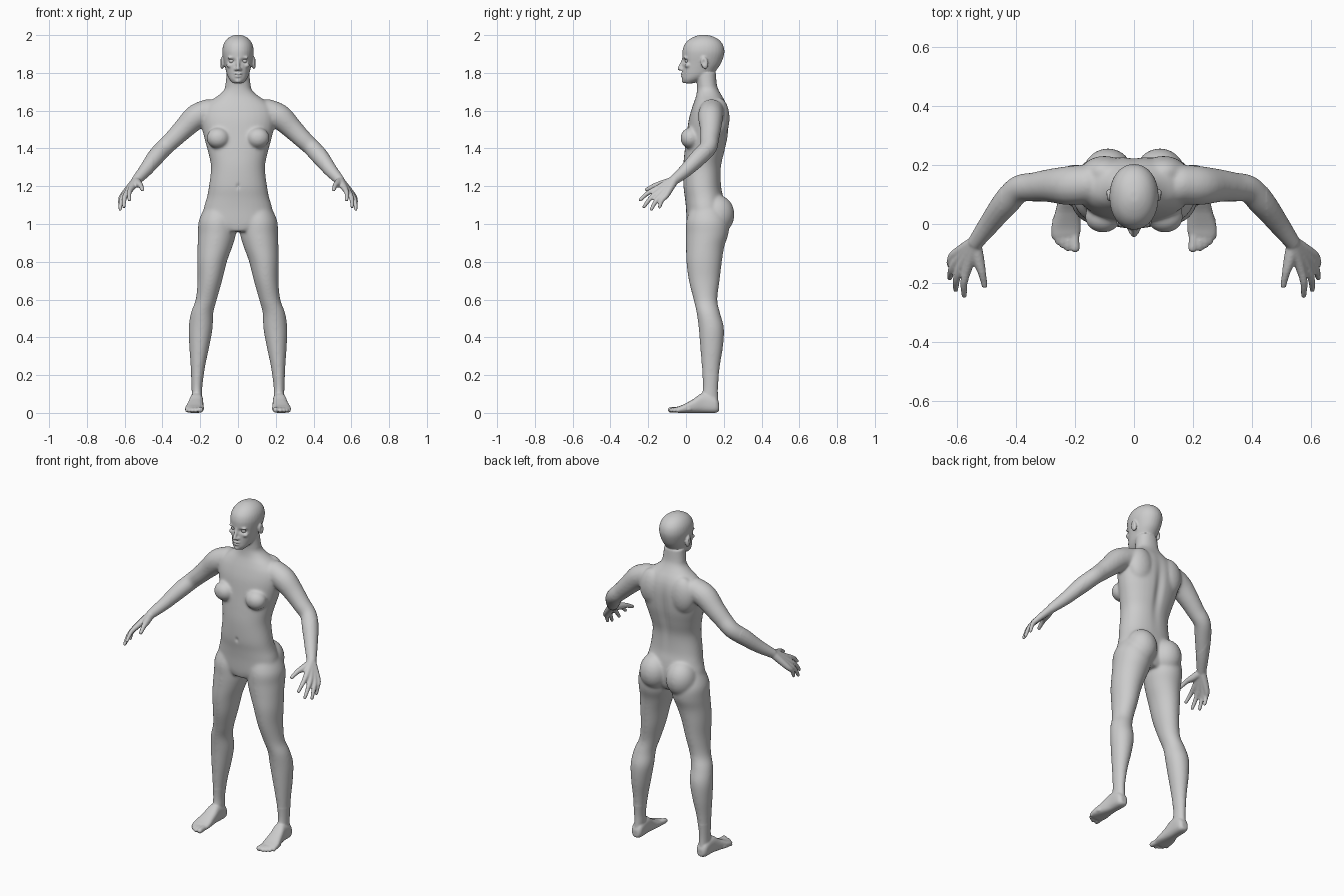
import bpy, bmesh, math
from mathutils import Vector, Matrix

bm = bmesh.new()


def spline(rows, n=4):
    """Catmull-Rom interpolation of rows of numbers."""
    p = [rows[0]] + list(rows) + [rows[-1]]
    out = []
    for a, b, c, d in zip(p, p[1:], p[2:], p[3:]):
        for k in range(n):
            t = k / n
            out.append([0.5 * (2 * B + (C - A) * t + (2 * A - 5 * B + 4 * C - D) * t * t
                               + (3 * B - A - 3 * C + D) * t ** 3)
                        for A, B, C, D in zip(a, b, c, d)])
    return out + [list(rows[-1])]


def skin(rings):
    vs = [[bm.verts.new(p) for p in r] for r in rings]
    for a, b in zip(vs, vs[1:]):
        for i in range(len(a)):
            j = (i + 1) % len(a)
            bm.faces.new((a[i], a[j], b[j], b[i]))
    bm.faces.new(vs[0][::-1])
    bm.faces.new(vs[-1])


def loft(rows, s=1, along_y=False, e=2.2, n=32):
    """Rows: position, centre x, half width, low side, high side."""
    rings = []
    for pos, cx, hx, lo, hi in spline(rows):
        ring = []
        for i in range(n):
            a = 2 * math.pi * i / n
            c, q = (math.copysign(abs(f) ** (2 / e), f) for f in (math.cos(a), math.sin(a)))
            x, w = s * (cx + hx * c), (lo + hi) / 2 + (hi - lo) / 2 * q
            ring.append((x, pos, w) if along_y else (x, w, pos))
        rings.append(ring)
    skin(rings)


def ball(c, r, s=1, tilt=0.0):
    m = (Matrix.Translation((s * c[0], c[1], c[2])) @ Matrix.Rotation(tilt, 4, 'X')
         @ Matrix.Diagonal((*r, 1)))
    bmesh.ops.create_icosphere(bm, subdivisions=3, radius=1, matrix=m)


def tube(pts, s=1, n=16):
    """Round limb through points (x, y, z, radius) with rounded ends."""
    rows = spline(pts)
    cs = [Vector((s * x, y, z)) for x, y, z, r in rows]
    rings = []
    for i, c in enumerate(cs):
        d = cs[min(i + 1, len(cs) - 1)] - cs[max(i - 1, 0)]
        q, r = d.to_track_quat('Z', 'Y'), rows[i][3]
        rings.append([c + q @ Vector((r * math.cos(2 * math.pi * k / n),
                                      r * math.sin(2 * math.pi * k / n), 0)) for k in range(n)])
    skin(rings)
    for p in (pts[0], pts[-1]):
        ball(p[:3], (p[3],) * 3, s)


# torso and neck
loft([(.96, 0, .08, .012, .18), (1.0, 0, .185, .004, .20), (1.08, 0, .182, 0, .205),
      (1.14, 0, .165, -.006, .198), (1.2, 0, .154, -.014, .187), (1.3, 0, .143, -.015, .187),
      (1.38, 0, .158, -.008, .205), (1.46, 0, .18, .002, .222), (1.55, 0, .198, .014, .228),
      (1.61, 0, .19, .03, .222), (1.65, 0, .15, .044, .208), (1.68, 0, .105, .054, .19),
      (1.71, 0, .074, .058, .173), (1.74, 0, .066, .058, .163), (1.80, 0, .06, .05, .158)])

# head
loft([(1.745, 0, .026, -.010, .04), (1.765, 0, .045, -.019, .09), (1.79, 0, .058, -.02, .14),
      (1.82, 0, .066, -.019, .165), (1.85, 0, .073, -.018, .185), (1.89, 0, .081, -.019, .20),
      (1.92, 0, .083, -.018, .203), (1.95, 0, .077, -.008, .195), (1.975, 0, .062, .014, .175),
      (1.992, 0, .04, .045, .145), (2.001, 0, .015, .075, .11)], e=2.1)
tube([(0, -.013, 1.876, .008), (0, -.022, 1.85, .009), (0, -.035, 1.823, .011)])  # nose
ball((0, -.018, 1.795), (.022, .012, .006))  # lips
ball((0, -.017, 1.782), (.019, .012, .006))
ball((0, -.009, 1.758), (.018, .014, .013))  # chin

for s in (1, -1):
    # face details and ears
    ball((.012, -.022, 1.819), (.009, .012, .008), s)
    ball((.032, -.003, 1.880), (.026, .012, .007), s)
    ball((.042, .008, 1.840), (.020, .016, .014), s)
    ball((.084, .098, 1.853), (.012, .020, .034), s, tilt=.2)
    # chest, shoulder blades, buttocks
    ball((.105, .024, 1.455), (.062, .054, .056), s)
    ball((.10, .175, 1.56), (.08, .056, .11), s)
    ball((.088, .165, 1.05), (.088, .092, .105), s)
    # leg
    loft([(1.10, .095, .075, .03, .19), (1.02, .108, .099, .002, .225),
          (.95, .111, .101, .0, .225), (.88, .122, .092, .0, .203), (.8, .1375, .0785, .002, .19),
          (.7, .149, .065, .015, .178), (.6, .168, .056, .04, .166), (.53, .19, .0595, .056, .18),
          (.45, .1975, .0635, .067, .201), (.35, .205, .053, .075, .196),
          (.25, .212, .039, .083, .18), (.15, .217, .029, .09, .17), (.1, .217, .028, .085, .169),
          (.05, .218, .028, .07, .172), (.012, .218, .027, .07, .17)], s, e=2.0)
    # foot and toes
    loft([(.176, .217, .018, .01, .05), (.155, .218, .033, 0, .085), (.09, .22, .036, 0, .105),
          (.04, .225, .042, 0, .074), (-.01, .23, .05, 0, .046), (-.04, .231, .047, 0, .034),
          (-.056, .23, .038, .004, .026)], s, along_y=True, e=2.6)
    tube([(.204, -.02, .018, .017), (.199, -.081, .016, .0155)], s)
    for x, y in ((.224, -.083), (.241, -.073), (.257, -.061), (.270, -.043)):
        tube([(x - .006, y + .06, .02, .012), (x - .001, y + .02, .02, .011), (x, y, .012, .0105)], s)
    # arm
    tube([(.16, .135, 1.595, .066), (.222, .13, 1.567, .067), (.285, .13, 1.507, .057),
          (.34, .125, 1.452, .050), (.39, .118, 1.405, .047), (.435, .07, 1.355, .046),
          (.49, 0, 1.285, .036), (.535, -.06, 1.235, .027)], s)
    # palm and fingers: knuckle, then tip
    for k, t in (((.565, -.152, 1.188), (.575, -.242, 1.128)),
                 ((.586, -.145, 1.168), (.604, -.222, 1.092)),
                 ((.601, -.127, 1.155), (.624, -.183, 1.078)),
                 ((.608, -.104, 1.153), (.624, -.140, 1.090))):
        k, t = Vector(k), Vector(t)
        mid = k.lerp(t, .5) + Vector((.006, -.004, .006))
        wrist = Vector((.535, -.06, 1.235)).lerp(k, .12)
        tube([(*wrist, .023), (*k, .0165), (*mid, .0125), (*t, .0095)], s)
    tube([(.538, -.075, 1.225, .023), (.526, -.125, 1.212, .020), (.515, -.165, 1.203, .014),
          (.506, -.208, 1.182, .0105)], s)

bmesh.ops.recalc_face_normals(bm, faces=bm.faces)
mesh = bpy.data.meshes.new("body")
bm.to_mesh(mesh)
bm.free()
body = bpy.data.objects.new("body", mesh)
bpy.context.collection.objects.link(body)
bpy.context.view_layer.objects.active = body
body.select_set(True)

# fuse the parts into one skin
rm = body.modifiers.new("fuse", 'REMESH')
rm.mode, rm.voxel_size = 'VOXEL', .0052
bpy.ops.object.modifier_apply(modifier=rm.name)

# blend the large joints more than hands, feet and face
big = body.vertex_groups.new(name="large_joints")
big.add([v.index for v in body.data.vertices
         if .2 < v.co.z < 1.73 and abs(v.co.x) < .45], 1, 'REPLACE')
for name, n, group in (("soften", 4, ""), ("blend", 30, big.name)):
    sm = body.modifiers.new(name, 'SMOOTH')
    sm.factor, sm.iterations, sm.vertex_group = .5, n, group
    bpy.ops.object.modifier_apply(modifier=name)

# pressed-in details: sockets, ears, mouth, navel, spine
dents = [((0, -.03, 1.7885), (.02, .02, .003), (0, .005, 0)),
         ((0, -.015, 1.2), (.009, .03, .013), (0, .006, 0)),
         ((0, .22, 1.42), (.025, .06, .16), (0, -.012, 0))]
for s in (1, -1):
    dents += [((s * .033, -.008, 1.863), (.019, .03, .011), (0, .012, 0)),
              ((s * .097, .094, 1.856), (.012, .008, .015), (-s * .008, 0, 0))]
for c, r, push in dents:
    for v in body.data.vertices:
        d = sum(((v.co[i] - c[i]) / r[i]) ** 2 for i in range(3))
        if d < 6:
            v.co += Vector(push) * math.exp(-d)
body.data.shade_smooth()

# eyes
for s, side in ((1, "left"), (-1, "right")):
    bpy.ops.mesh.primitive_uv_sphere_add(segments=24, ring_count=12, radius=.0125,
                                         location=(s * .033, .007, 1.863))
    eye = bpy.context.object
    eye.name = side + "_eye"
    eye.scale.x = 1.2
    eye.data.shade_smooth()
